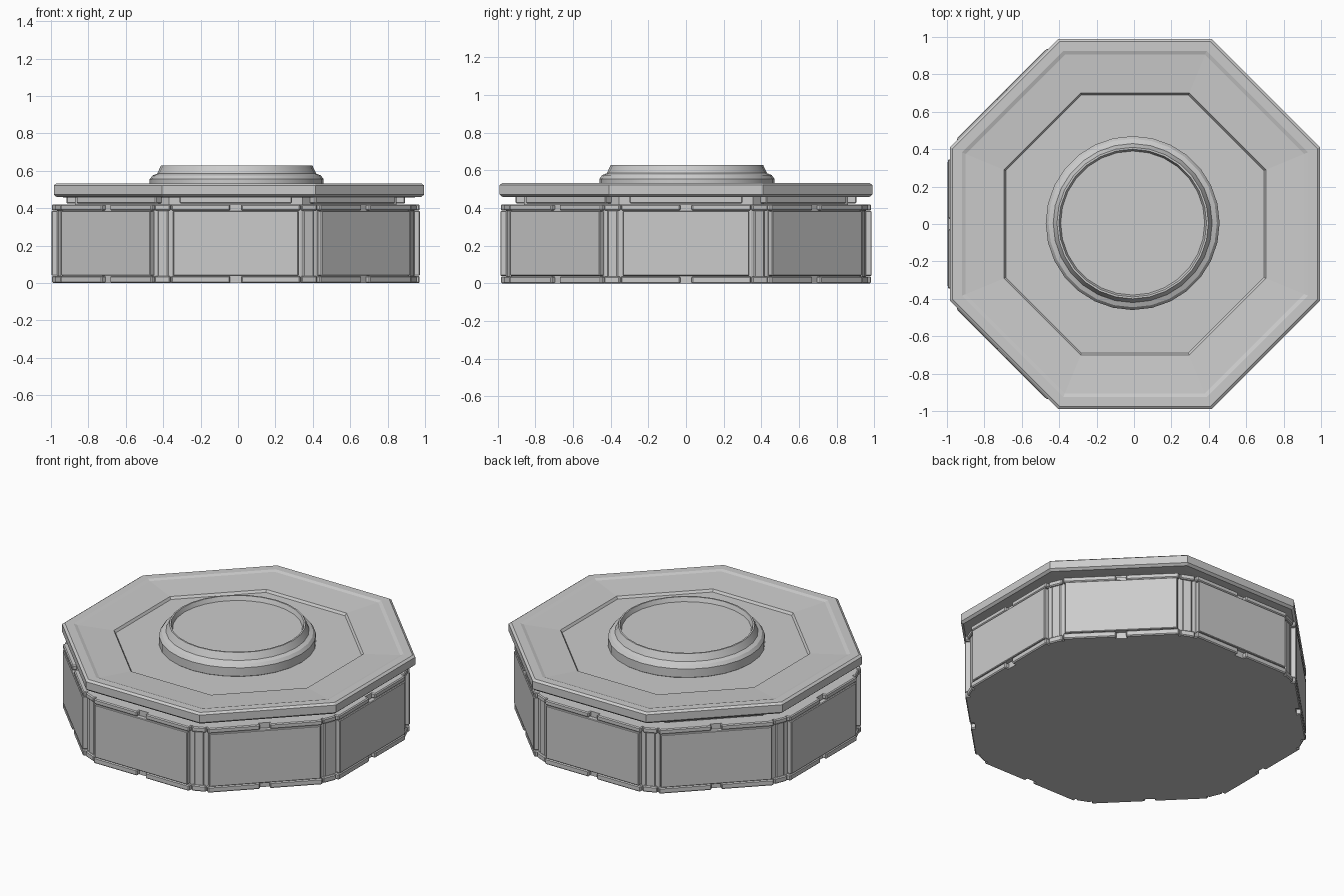
import bpy, bmesh, math
from math import sin, cos, pi

if "Cube" in bpy.data.objects:
    bpy.data.objects.remove(bpy.data.objects["Cube"])

BX = -0.012   # the base sits slightly left of the lid


def lathe(name, profile, sides, loc=(0, 0, 0), phase=0.0, apothem=False):
    """Stack of regular polygons (radius, z), capped at both ends."""
    k = 1 / cos(pi / sides) if apothem else 1
    bm = bmesh.new()
    rings = [[bm.verts.new((r * k * cos(phase + 2 * pi * i / sides),
                            r * k * sin(phase + 2 * pi * i / sides), z))
              for i in range(sides)] for r, z in profile]
    return loft(name, bm, rings, loc)


def loft(name, bm, rings, loc):
    n = len(rings[0])
    for a, b in zip(rings, rings[1:]):
        for i in range(n):
            j = (i + 1) % n
            bm.faces.new((a[i], a[j], b[j], b[i]))
    bm.faces.new(rings[0][::-1])
    bm.faces.new(rings[-1])
    bmesh.ops.recalc_face_normals(bm, faces=bm.faces)
    me = bpy.data.meshes.new(name)
    bm.to_mesh(me)
    bm.free()
    ob = bpy.data.objects.new(name, me)
    ob.location = loc
    bpy.context.collection.objects.link(ob)
    return ob


def chamfered_octagon(name, profile, half):
    """Stack of octagons (apothem, z) whose sides stop at +-half."""
    bm = bmesh.new()
    rings = []
    for r, z in profile:
        ring = []
        for i in range(8):
            a = i * pi / 4
            for s in (-half, half):
                ring.append(bm.verts.new((r * cos(a) - s * sin(a),
                                          r * sin(a) + s * cos(a), z)))
        rings.append(ring)
    return loft(name, bm, rings, (BX, 0, 0))


def block(name, angle, r0, r1, t0, t1, z0, z1, bevel=0.006):
    """Box set radially: r outward, t sideways."""
    bm = bmesh.new()
    c, s = cos(angle), sin(angle)
    rings = [[bm.verts.new((r * c - t * s, r * s + t * c, z))
              for r, t in ((r0, t0), (r1, t0), (r1, t1), (r0, t1))]
             for z in (z0, z1)]
    ob = loft(name, bm, rings, (BX, 0, 0))
    if bevel:
        m = ob.modifiers.new("bevel", 'BEVEL')
        m.width, m.segments = bevel, 1
    return ob


# Core drum with cut corners, solid down to the ground
chamfered_octagon("base_core", [(0.955, 0.0), (0.955, 0.42)], 0.345)

# Side panels, split rims above and below, corner posts
for i in range(8):
    a = i * pi / 4
    block(f"side_panel_{i}", a, 0.90, 0.985, -0.335, 0.335, 0.04, 0.385, 0.004)
    for z0, z1, tag in ((0.0, 0.038, "lower"), (0.387, 0.42, "upper")):
        for t0, t1, side in ((-0.345, -0.03, "a"), (0.03, 0.345, "b")):
            block(f"{tag}_rim_{i}{side}", a, 0.90, 0.983, t0, t1, z0, z1)
        block(f"{tag}_corner_{i}", a + pi / 8, 0.90, 1.03, -0.045, 0.045, z0, z1)
    block(f"corner_post_{i}", a + pi / 8, 0.90, 1.02, -0.03, 0.03, 0.03, 0.39)

# Neck between base and lid, with small tabs
lathe("neck", [(0.86, 0.41), (0.86, 0.47)], 8, (BX, 0, 0), pi / 8, True)
for i in range(8):
    block(f"neck_tab_{i}", i * pi / 4, 0.80, 0.905, -0.30, 0.30, 0.425, 0.465, 0.005)

# Lid with bevelled edge and a shallow sloping dish
lathe("lid", [(0.93, 0.458), (0.975, 0.46), (0.99, 0.473), (0.99, 0.522),
              (0.975, 0.533), (0.925, 0.533), (0.905, 0.526), (0.70, 0.512),
              (0.69, 0.497)], 8, (0.005, 0, 0), pi / 8, True)

# Round raised button with a recessed top
button = lathe("button", [(0.44, 0.48), (0.465, 0.50), (0.465, 0.555), (0.45, 0.575),
                          (0.425, 0.585), (0.405, 0.628), (0.395, 0.628),
                          (0.385, 0.60)], 28, (-0.007, 0.005, 0))
bpy.context.view_layer.objects.active = button
button.select_set(True)
bpy.ops.object.shade_smooth_by_angle(angle=math.radians(30))
